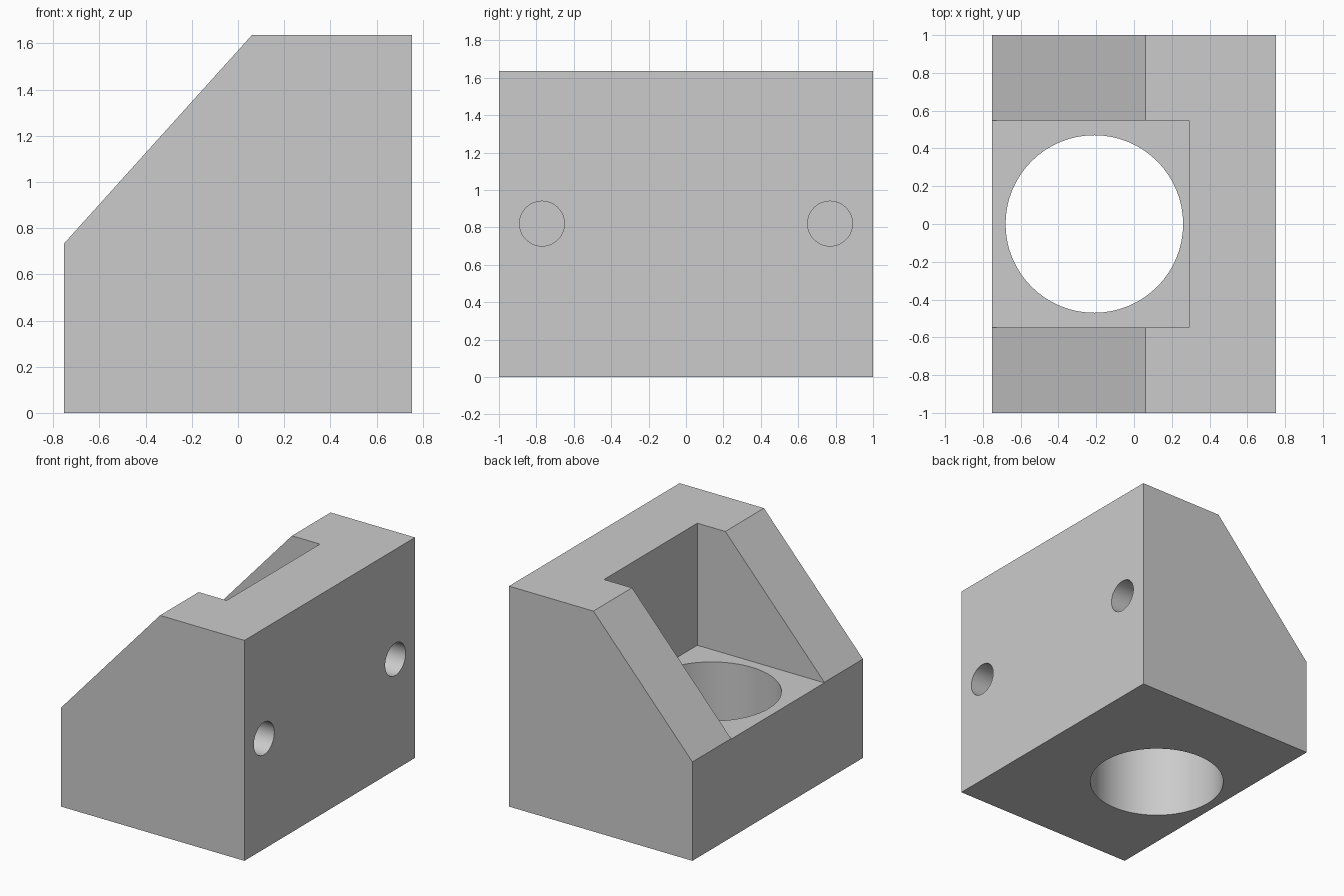
import bpy
import bmesh
from math import radians
from mathutils import Matrix, Vector

# Remove the default cube
cube = bpy.data.objects.get("Cube")
if cube:
    bpy.data.objects.remove(cube, do_unlink=True)

# Single material
GREY = (0.6, 0.6, 0.6, 1)
grey = bpy.data.materials.new("grey")
grey.use_nodes = True
grey.diffuse_color = GREY
grey.node_tree.nodes["Principled BSDF"].inputs["Base Color"].default_value = GREY


def make_object(name, bm):
    bmesh.ops.recalc_face_normals(bm, faces=bm.faces)
    mesh = bpy.data.meshes.new(name)
    bm.to_mesh(mesh)
    bm.free()
    mesh.materials.append(grey)
    obj = bpy.data.objects.new(name, mesh)
    bpy.context.collection.objects.link(obj)
    return obj


def box(name, low, high):
    low, high = Vector(low), Vector(high)
    bm = bmesh.new()
    bmesh.ops.create_cube(bm, size=1, matrix=Matrix.Translation((low + high) / 2)
                          @ Matrix.Diagonal((*(high - low), 1)))
    return make_object(name, bm)


def cylinder(name, centre, radius, depth, turn=0, sides=64):
    bm = bmesh.new()
    bmesh.ops.create_cone(bm, cap_ends=True, segments=sides, radius1=radius,
                          radius2=radius, depth=depth,
                          matrix=Matrix.Translation(centre)
                          @ Matrix.Rotation(radians(turn), 4, "Y"))
    return make_object(name, bm)


def cut(target, cutter):
    mod = target.modifiers.new(cutter.name, "BOOLEAN")
    mod.operation = "DIFFERENCE"
    mod.solver = "EXACT"
    mod.object = cutter
    bpy.context.view_layer.objects.active = target
    bpy.ops.object.modifier_apply(modifier=mod.name)
    bpy.data.objects.remove(cutter, do_unlink=True)


# Block with a sloped shoulder, extruded along y
HALF, TOP, LIP = 0.753, 1.636, 0.734
profile = [(-HALF, 0), (HALF, 0), (HALF, TOP), (0.06, TOP), (-HALF, LIP)]
bm = bmesh.new()
face = bm.faces.new([bm.verts.new((x, -1, z)) for x, z in profile])
side = bmesh.ops.extrude_face_region(bm, geom=[face])["geom"]
bmesh.ops.translate(bm, vec=(0, 2, 0),
                    verts=[v for v in side if isinstance(v, bmesh.types.BMVert)])
block = make_object("holder_block", bm)

# Open pocket and the through hole in its floor
cut(block, box("pocket", (-1, -0.547, 0.73), (0.29, 0.547, 2)))
cut(block, cylinder("through_hole", (-0.21, 0, 0.4), 0.47, 1.2))

# Pair of blind mounting holes
DEPTH = 0.6
for y in (-0.77, 0.77):
    cut(block, cylinder("mounting_hole", (HALF, y, 0.82), 0.12, DEPTH * 2, 90, 48))

# Smooth bores, sharp edges
bpy.ops.object.select_all(action="DESELECT")
block.select_set(True)
bpy.context.view_layer.objects.active = block
bpy.ops.object.shade_smooth_by_angle(angle=radians(30))
